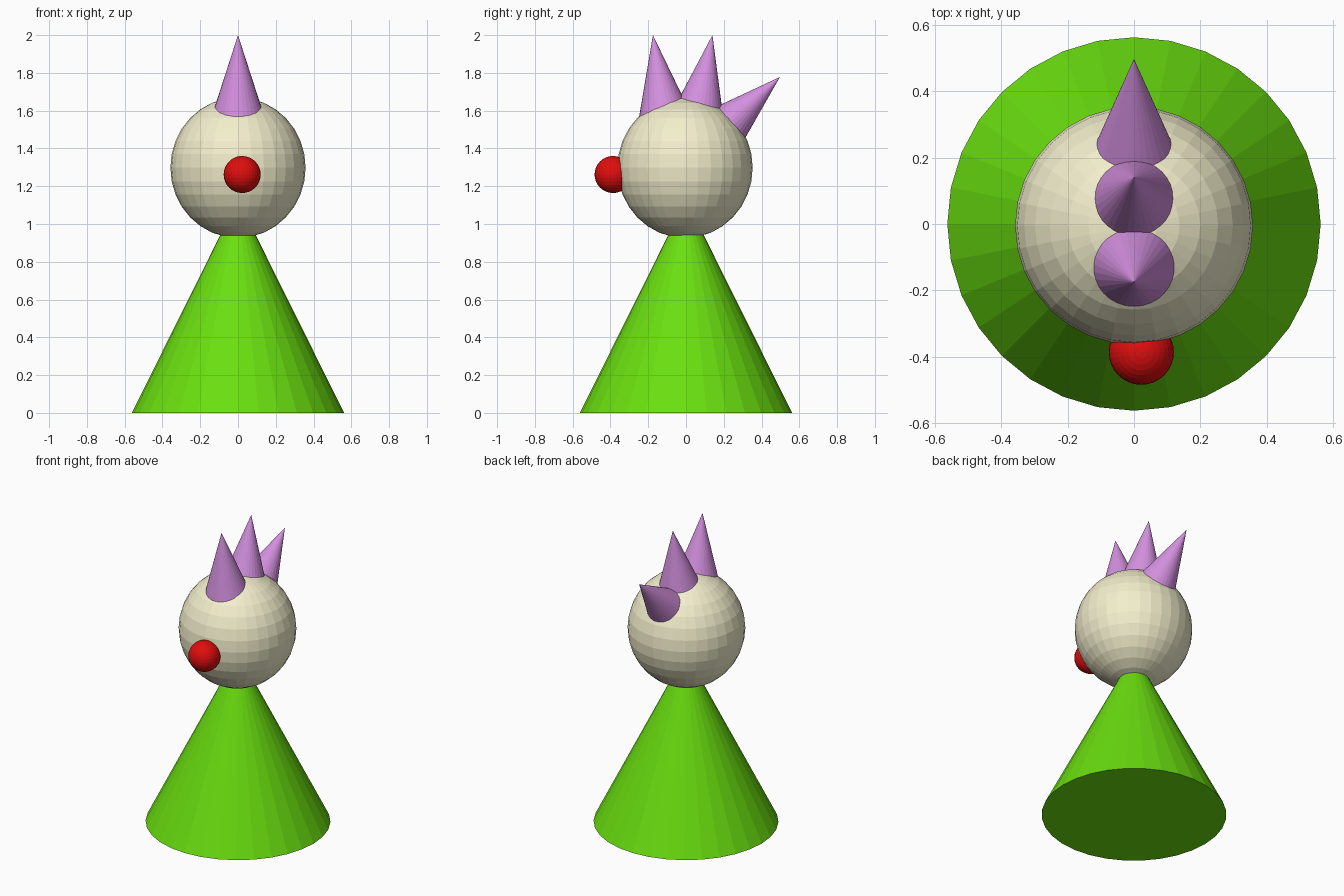
import bpy
from math import radians, tan
from mathutils import Vector

if "Cube" in bpy.data.objects:
    bpy.data.objects.remove(bpy.data.objects["Cube"])


def paint(obj, name, rgb):
    mat = bpy.data.materials.get(name) or bpy.data.materials.new(name)
    mat.diffuse_color = (*rgb, 1)
    mat.use_nodes = True
    mat.node_tree.nodes["Principled BSDF"].inputs["Base Color"].default_value = mat.diffuse_color
    obj.data.materials.append(mat)
    return obj


def ball(name, loc, radii):
    bpy.ops.mesh.primitive_uv_sphere_add(segments=32, ring_count=16, radius=1, location=loc)
    obj = bpy.context.object
    obj.name = name
    obj.scale = radii
    return obj


def cone(name, tip, tilt, radius, length):
    """Cone given by its tip, leaning towards +y by tilt degrees."""
    bpy.ops.mesh.primitive_cone_add(vertices=32, radius1=radius, radius2=0, depth=length)
    obj = bpy.context.object
    obj.name = name
    obj.rotation_euler.x = -radians(tilt)
    axis = obj.rotation_euler.to_matrix() @ Vector((0, 0, 1))
    obj.location = Vector(tip) - axis * length / 2
    return obj


# Body, its tip hidden in the head
paint(cone("body", (0, 0, 1.13), 0, 0.562, 1.13), "green", (0.145, 0.74, 0.005))

# Head and slightly off-centre nose
paint(ball("head", (0, -0.005, 1.298), (0.358, 0.358, 0.372)), "cream", (0.90, 0.86, 0.61))
paint(ball("nose", (0.022, -0.386, 1.262), (0.098, 0.098, 0.098)), "red", (0.74, 0.004, 0.004))

# Row of hair spikes along the crown, bases sunk into the head
spikes = [("front", -0.175, 2.0, -8.1), ("middle", 0.14, 2.0, 10.2), ("back", 0.497, 1.778, 47.3)]
for name, y, z, tilt in spikes:
    spike = cone(name + "_hair_spike", (0, y, z), tilt, 0.45 * tan(radians(17.7)), 0.45)
    paint(spike, "violet", (0.66, 0.28, 0.74))
